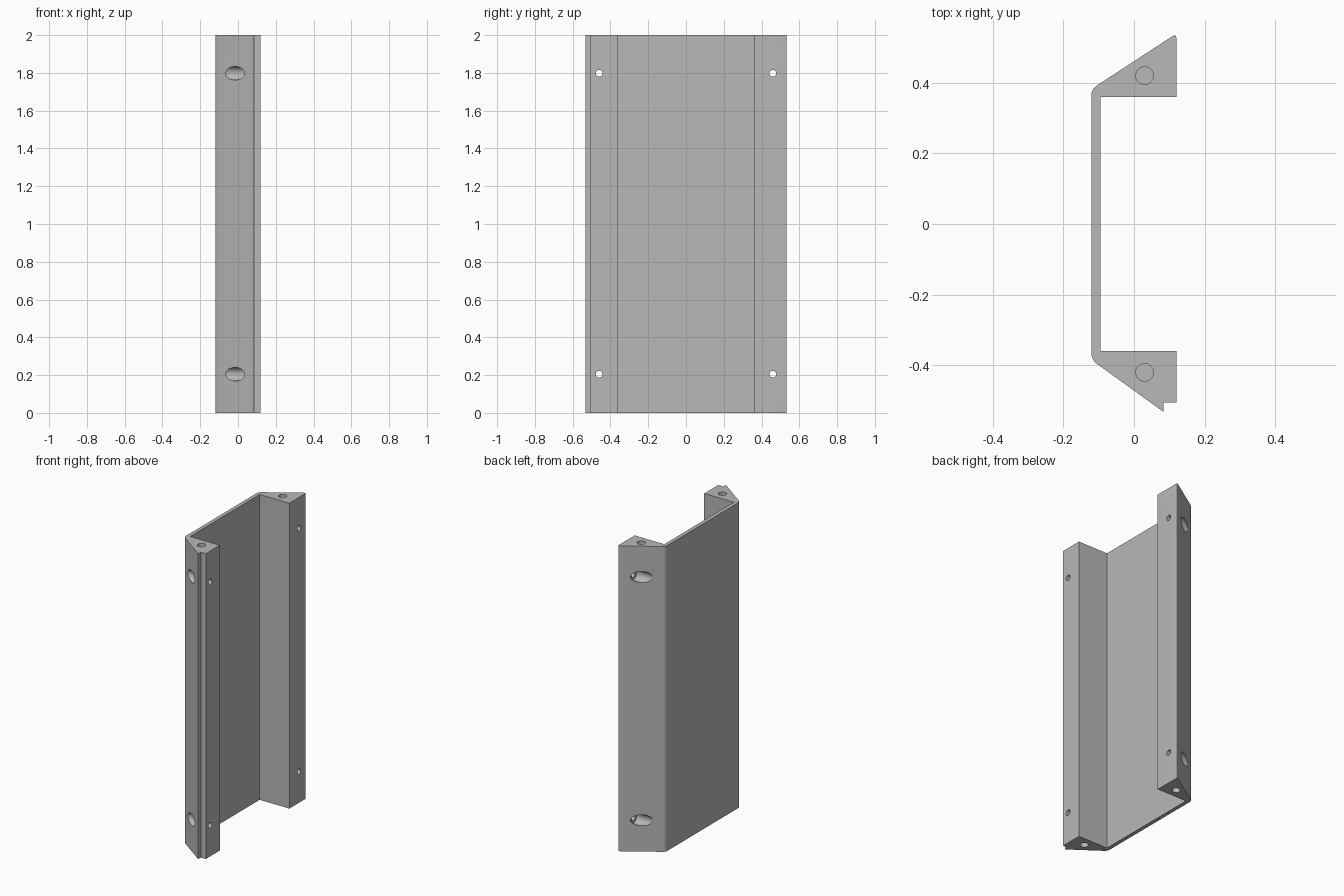
import bpy, bmesh
from math import pi
from mathutils import Matrix, Vector

cube = bpy.data.objects.get("Cube")
if cube:
    bpy.data.objects.remove(cube, do_unlink=True)

HEIGHT = 2.0
grey = bpy.data.materials.new("plain grey")
grey.use_nodes = True
colour = (0.48, 0.48, 0.48, 1)
grey.diffuse_color = colour
grey.node_tree.nodes["Principled BSDF"].inputs["Base Color"].default_value = colour


def add_object(name, bm):
    bmesh.ops.recalc_face_normals(bm, faces=bm.faces[:])
    mesh = bpy.data.meshes.new(name)
    bm.to_mesh(mesh)
    bm.free()
    mesh.materials.append(grey)
    obj = bpy.data.objects.new(name, mesh)
    bpy.context.collection.objects.link(obj)
    return obj


def bend(a, corner, b, steps=6):
    """Rounded corner from a to b."""
    a, c, b = Vector(a), Vector(corner), Vector(b)
    ts = [i / steps for i in range(steps + 1)]
    return [a * (1 - t) ** 2 + c * 2 * t * (1 - t) + b * t * t for t in ts]


# Channel cross-section: thin web, two wedge flanges, a notch at the front edge
profile = (
    [(-0.095, -0.36), (0.12, -0.36), (0.12, -0.505), (0.084, -0.505), (0.084, -0.532)]
    + bend((-0.102, -0.398), (-0.12, -0.385), (-0.12, -0.368))
    + bend((-0.12, 0.368), (-0.12, 0.382), (-0.102, 0.394))
    + bend((0.108, 0.531), (0.12, 0.538), (0.12, 0.525), 4)
    + [(0.12, 0.36), (-0.095, 0.36)]
)
bm = bmesh.new()
base = bm.faces.new([bm.verts.new((p[0], p[1], 0)) for p in profile])
grown = bmesh.ops.extrude_face_region(bm, geom=[base])["geom"]
bmesh.ops.translate(bm, vec=(0, 0, HEIGHT),
                    verts=[g for g in grown if isinstance(g, bmesh.types.BMVert)])
bracket = add_object("channel_bracket", bm)


def drill(name, axis, radius, start, end, cross):
    """Cut a round hole along x or z; cross gives the other two coordinates."""
    mid = (start + end) / 2
    if axis == "x":
        place = Matrix.Translation((mid, *cross)) @ Matrix.Rotation(pi / 2, 4, "Y")
    else:
        place = Matrix.Translation((*cross, mid))
    bm = bmesh.new()
    bmesh.ops.create_cone(bm, cap_ends=True, segments=32, radius1=radius,
                          radius2=radius, depth=end - start, matrix=place)
    cutter = add_object(name, bm)
    cutter.hide_render = True
    mod = bracket.modifiers.new(name, "BOOLEAN")
    mod.operation = "DIFFERENCE"
    mod.solver = "EXACT"
    mod.object = cutter
    bpy.ops.object.select_all(action="DESELECT")
    bpy.context.view_layer.objects.active = bracket
    bracket.select_set(True)
    bpy.ops.object.modifier_apply(modifier=name)
    bpy.data.objects.remove(cutter, do_unlink=True)


for side in (-1, 1):
    for z in (0.205, 1.798):
        # Screw hole with a wide recess opening on the sloping face
        drill("screw_hole", "x", 0.018, -0.2, 0.2, (side * 0.46, z))
        drill("screw_recess", "x", 0.036, -0.2, 0.06, (side * 0.46, z))
    # Blind holes in both ends
    for start, end in ((-0.1, 0.15), (HEIGHT - 0.15, HEIGHT + 0.1)):
        drill("end_hole", "z", 0.025, start, end, (0.03, side * 0.42))

bpy.ops.object.shade_smooth_by_angle(angle=pi / 7)
